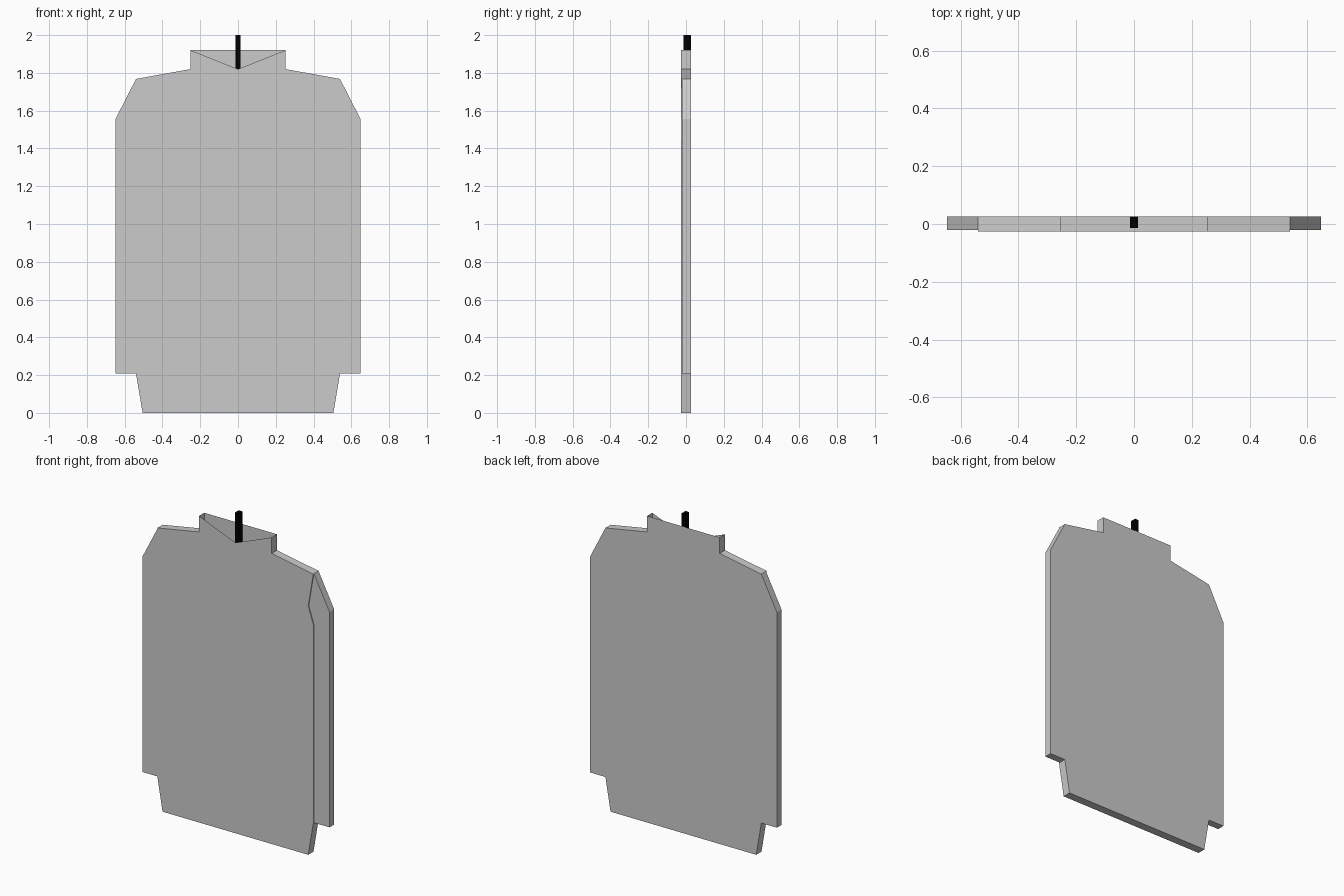
import bpy, bmesh

if "Cube" in bpy.data.objects:
    bpy.data.objects.remove(bpy.data.objects["Cube"])

FRONT, BACK = -0.026, 0.026


def make_panel(name, outline, front_y, back_y, neck=None):
    """Flat prism; with neck given, the closing edge stays open and the front is cut to a V."""
    bm = bmesh.new()
    f = [bm.verts.new((x, front_y, z)) for x, z in outline]
    b = [bm.verts.new((x, back_y, z)) for x, z in outline]
    front = list(f)
    walls = len(outline)
    if neck:
        front.append(bm.verts.new((neck[0], front_y, neck[1])))
        walls -= 1          # closing edge of the outline is the neck opening
    bm.faces.new(front)
    bm.faces.new(b[::-1])
    for i in range(walls):
        j = (i + 1) % len(outline)
        bm.faces.new((f[j], f[i], b[i], b[j]))
    bmesh.ops.recalc_face_normals(bm, faces=bm.faces[:])
    mesh = bpy.data.meshes.new(name)
    bm.to_mesh(mesh)
    bm.free()
    obj = bpy.data.objects.new(name, mesh)
    bpy.context.collection.objects.link(obj)
    return obj


# torso with raised collar, hollow at the V neck (outline runs collar to collar)
half = [(0.505, 0), (0.54, 0.208), (0.54, 1.45), (0.505, 1.56),
        (0.54, 1.768), (0.252, 1.82), (0.252, 1.92)]
torso = [(-x, z) for x, z in reversed(half)] + half
make_panel("garment_torso", torso, FRONT, BACK, neck=(0, 1.82))

# sleeves hanging at both sides, set slightly behind the torso front
sleeve = [(0.54, 0.208), (0.648, 0.208), (0.648, 1.557), (0.54, 1.768),
          (0.505, 1.56), (0.54, 1.45)]
for side, sign in (("right", 1), ("left", -1)):
    make_panel("sleeve_" + side, [(sign * x, z) for x, z in sleeve],
               FRONT + 0.006, BACK)

# hanger hook rising out of the collar
black = bpy.data.materials.new("black")
black.diffuse_color = (0, 0, 0, 1)
black.use_nodes = True
black.node_tree.nodes["Principled BSDF"].inputs["Base Color"].default_value = black.diffuse_color
w = 0.013
hook = make_panel("hanger_hook", [(-w, 1.81), (w, 1.81), (w, 2.0), (-w, 2.0)],
                  -0.013, BACK - 0.0005)
hook.data.materials.append(black)
